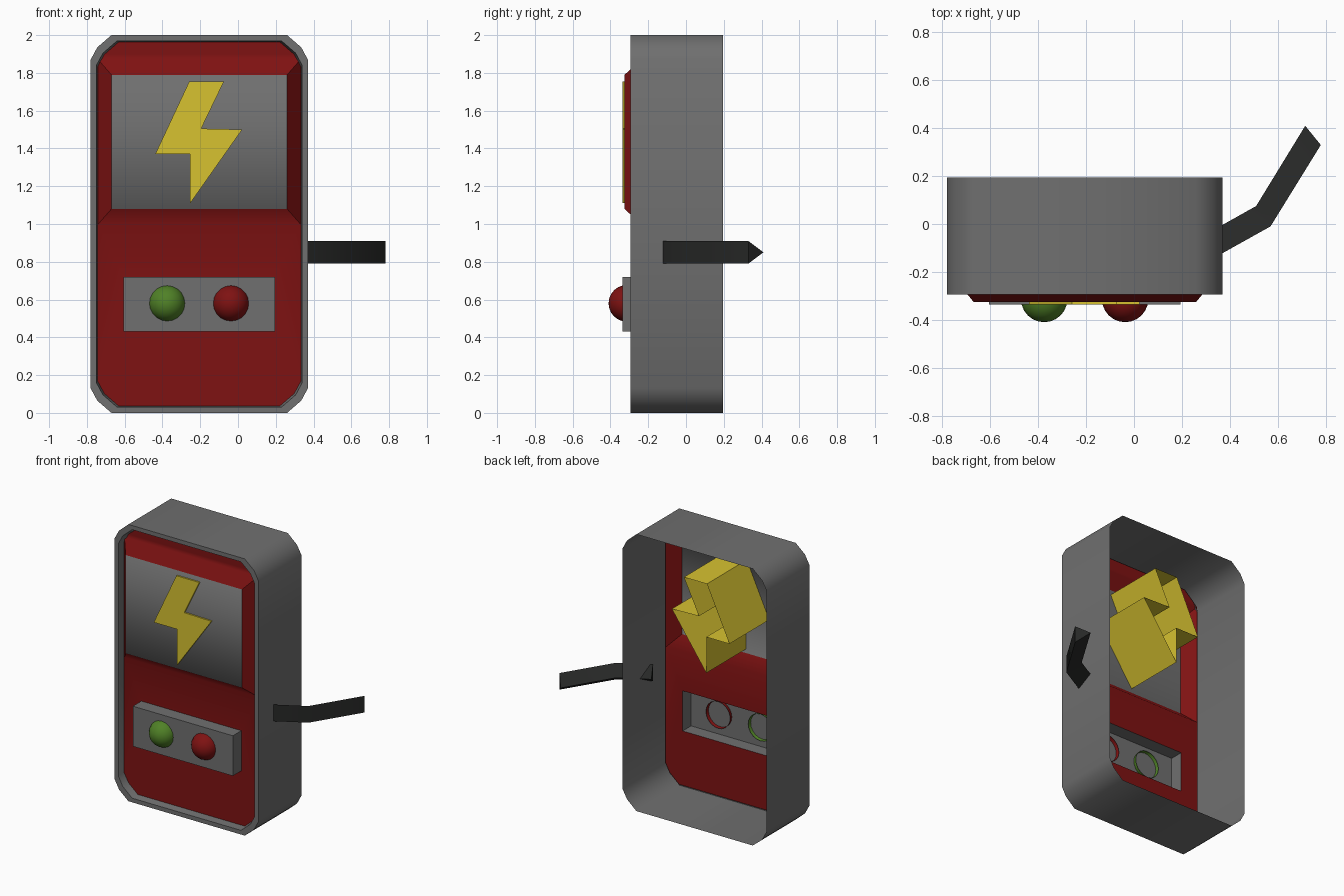
import bpy, bmesh, math
from mathutils import Vector

if "Cube" in bpy.data.objects:
    bpy.data.objects.remove(bpy.data.objects["Cube"])


def material(name, rgb):
    m = bpy.data.materials.new(name)
    m.diffuse_color = (*rgb, 1)
    m.use_nodes = True
    m.node_tree.nodes["Principled BSDF"].inputs["Base Color"].default_value = m.diffuse_color
    return m


GREY = material("grey metal", (0.16, 0.16, 0.16))
RED = material("deep red", (0.21, 0.006, 0.006))
YELLOW = material("yellow", (0.68, 0.54, 0.03))
GREEN = material("green", (0.08, 0.22, 0.02))
BLACK = material("black", (0.02, 0.021, 0.02))


def finish(name, bm, mats, angle=50):
    me = bpy.data.meshes.new(name)
    bm.to_mesh(me)
    bm.free()
    ob = bpy.data.objects.new(name, me)
    bpy.context.collection.objects.link(ob)
    for m in mats:
        me.materials.append(m)
    bpy.ops.object.select_all(action='DESELECT')
    ob.select_set(True)
    bpy.context.view_layer.objects.active = ob
    bpy.ops.object.shade_smooth_by_angle(angle=math.radians(angle))
    return ob


def loft(bm, rings, cap_start=False, cap_end=False):
    """Skin a row of closed point rings with quads."""
    vs = [[bm.verts.new(p) for p in r] for r in rings]
    n = len(vs[0])
    for a, b in zip(vs, vs[1:]):
        for i in range(n):
            j = (i + 1) % n
            bm.faces.new((a[i], a[j], b[j], b[i]))
    caps = []
    if cap_start:
        caps.append(bm.faces.new(vs[0]))
    if cap_end:
        caps.append(bm.faces.new(vs[-1]))
    return vs, caps


CX, HW, HH = -0.205, 0.575, 1.0


def case_ring(inset, y):
    """Box outline with corners rounded in two steps."""
    w, h = HW - inset, HH - inset
    corner = [(w, h - 0.13), (w - 0.035, h - 0.065), (w - 0.11, h)]
    pts = corner + [(-x, z) for x, z in reversed(corner)]
    pts += [(-x, -z) for x, z in pts]
    return [(CX + x, y, 1 + z) for x, z in pts]


def rect(x0, x1, z0, z1, y):
    return [(x0, y, z0), (x1, y, z0), (x1, y, z1), (x0, y, z1)]


# Case: open-backed shell with a narrow front rim turned inwards
bm = bmesh.new()
loft(bm, [case_ring(0, 0.195), case_ring(0, -0.295),
          case_ring(0.03, -0.295), case_ring(0.038, -0.235)])
bmesh.ops.recalc_face_normals(bm, faces=bm.faces)
finish("case", bm, [GREY])

# Front panel: recessed red sheet, raised screen frame, open slot for buttons
BASE = -0.24
bm = bmesh.new()
frame, screen = loft(bm, [rect(-0.74, 0.33, 1.0, 1.87, BASE),
                          rect(-0.67, 0.26, 1.08, 1.79, -0.325)], cap_end=True)
screen[0].material_index = 1
loops = [frame[0]]
for ring in (case_ring(0.036, BASE), rect(-0.605, 0.195, 0.43, 0.72, BASE)):
    loops.append([bm.verts.new(p) for p in ring])
edges = []
for loop in loops:
    for a, b in zip(loop, loop[1:] + loop[:1]):
        edges.append(bm.edges.get((a, b)) or bm.edges.new((a, b)))
bmesh.ops.triangle_fill(bm, edges=edges, use_beauty=True, use_dissolve=False,
                        normal=Vector((0, -1, 0)))
# drop any fill that closed the slot or the back of the screen frame
for f in list(bm.faces):
    c = f.calc_center_median()
    flat = all(abs(v.co.y - BASE) < 1e-4 for v in f.verts)
    in_slot = -0.605 < c.x < 0.195 and 0.43 < c.z < 0.72
    in_frame = -0.74 < c.x < 0.33 and 1.0 < c.z < 1.87
    if flat and (in_slot or in_frame):
        bm.faces.remove(f)
for f in bm.faces:
    f.normal_update()
    if f.normal.y > 0:
        f.normal_flip()
finish("front_panel", bm, [RED, GREY])

# Button plate: shallow tray, open behind
bm = bmesh.new()
loft(bm, [rect(-0.605, 0.195, 0.43, 0.72, BASE),
          rect(-0.605, 0.195, 0.43, 0.72, -0.337)], cap_end=True)
bmesh.ops.recalc_face_normals(bm, faces=bm.faces)
finish("button_plate", bm, [GREY])

# Buttons: half domes with open backs
for name, x, mat in (("green_button", -0.375, GREEN), ("red_button", -0.037, RED)):
    bm = bmesh.new()
    bmesh.ops.create_uvsphere(bm, u_segments=20, v_segments=12, radius=0.097)
    bmesh.ops.delete(bm, geom=[v for v in bm.verts if v.co.z < -0.001],
                     context='VERTS')
    for v in bm.verts:
        v.co = Vector((x + v.co.x, -0.313 - v.co.z, 0.58 + v.co.y))
    bmesh.ops.recalc_face_normals(bm, faces=bm.faces)
    finish(name, bm, [mat])

# Lightning sign: long extruded bolt, open behind
BOLT = [(-0.258, 1.755), (-0.074, 1.755), (-0.195, 1.505), (0.022, 1.5),
        (-0.253, 1.11), (-0.253, 1.37), (-0.438, 1.37)]
bm = bmesh.new()
loft(bm, [[(x, y, z) for x, z in BOLT] for y in (0.13, -0.336)], cap_end=True)
bmesh.ops.recalc_face_normals(bm, faces=bm.faces)
finish("bolt_sign", bm, [YELLOW])

# Side lever: bent three-sided rod, flat side to the front
FRONT = [(0.355, -0.13), (0.57, -0.01), (0.78, 0.33)]
BACK = [(0.305, -0.04), (0.51, 0.075), (0.715, 0.41)]
bm = bmesh.new()
loft(bm, [[(fx, fy, 0.79), (fx, fy, 0.91), (bx, by, 0.85)]
          for (fx, fy), (bx, by) in zip(FRONT, BACK)], True, True)
bmesh.ops.recalc_face_normals(bm, faces=bm.faces)
finish("side_lever", bm, [BLACK], 35)
